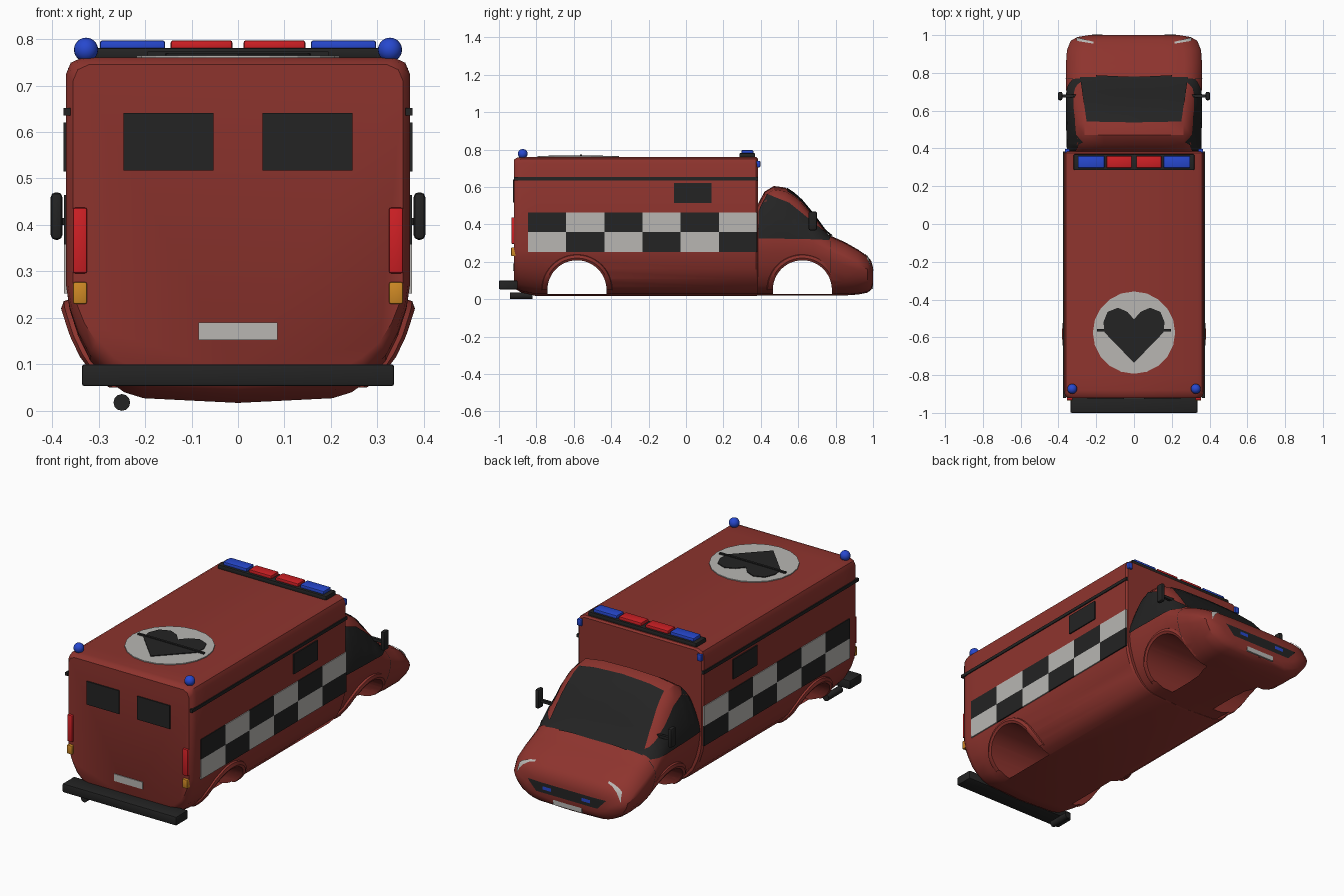
import bpy, bmesh, math
from mathutils import Vector
from mathutils.bvhtree import BVHTree

if "Cube" in bpy.data.objects:
    bpy.data.objects.remove(bpy.data.objects["Cube"])


def material(name, r, g, b):
    m = bpy.data.materials.new(name)
    m.use_nodes = True
    m.diffuse_color = (r, g, b, 1)
    bsdf = m.node_tree.nodes["Principled BSDF"]
    bsdf.inputs["Base Color"].default_value = (r, g, b, 1)
    bsdf.inputs["Roughness"].default_value = 0.6
    return m


RED = material("body red", 0.27, 0.034, 0.027)
BLACK = material("black trim", 0.017, 0.017, 0.017)
WHITE = material("pale grey", 0.48, 0.47, 0.45)
LAMP = material("lamp red", 0.62, 0.014, 0.018)
BLUE = material("lamp blue", 0.02, 0.065, 0.62)
AMBER = material("lamp amber", 0.62, 0.25, 0.018)


def finish(name, bm, mat, angle=None):
    bmesh.ops.recalc_face_normals(bm, faces=bm.faces)
    mesh = bpy.data.meshes.new(name)
    bm.to_mesh(mesh)
    bm.free()
    mesh.materials.append(mat)
    ob = bpy.data.objects.new(name, mesh)
    bpy.context.collection.objects.link(ob)
    if angle:
        smooth(ob, angle)
    return ob


def smooth(ob, angle):
    bpy.ops.object.select_all(action="DESELECT")
    ob.select_set(True)
    bpy.context.view_layer.objects.active = ob
    bpy.ops.object.shade_smooth_by_angle(angle=math.radians(angle))


def box(name, x, y, z, mat, bevel=0.0):
    """Box between pairs of limits."""
    bm = bmesh.new()
    bmesh.ops.create_cube(bm, size=1)
    for v in bm.verts:
        v.co = [(p[0] + p[1]) / 2 + c * (p[1] - p[0]) for p, c in zip((x, y, z), v.co)]
    if bevel:
        bmesh.ops.bevel(bm, geom=bm.edges[:], offset=bevel, segments=2, profile=0.5, affect="EDGES")
    return finish(name, bm, mat, 30 if bevel else None)


def pair(name, x, *args):
    """Box on the left and its mirror on the right."""
    box("left_" + name, x, *args)
    box("right_" + name, (-x[1], -x[0]), *args)


def prism(name, pts, z0, z1, mat):
    bm = bmesh.new()
    face = bm.faces.new([bm.verts.new((x, y, z0)) for x, y in pts])
    ext = bmesh.ops.extrude_face_region(bm, geom=[face])["geom"]
    bmesh.ops.translate(bm, vec=(0, 0, z1 - z0), verts=[v for v in ext if isinstance(v, bmesh.types.BMVert)])
    return finish(name, bm, mat)


def strips(bm, rows, close):
    rings = [[bm.verts.new(p) for p in row] for row in rows]
    for a, b in zip(rings, rings[1:]):
        n = len(a)
        for i in range(n if close else n - 1):
            j = (i + 1) % n
            bm.faces.new((a[i], a[j], b[j], b[i]))
    return rings


def loft(name, halves, mat):
    """Skin mirrored half sections, given as (y, [(x, z), ...]) from keel to crown."""
    rows = [[(x, y, z) for x, z in h] + [(-x, y, z) for x, z in h[-2:0:-1]] for y, h in halves]
    bm = bmesh.new()
    rings = strips(bm, rows, True)
    bm.faces.new(rings[0])
    bm.faces.new(rings[-1])
    return finish(name, bm, mat)


# Tub-shaped underside shared by both body parts: (height share, width share)
TUB = [(0, 0), (0.04, 0.55), (0.09, 0.66), (0.18, 0.75), (0.36, 0.86), (0.57, 0.93), (0.8, 0.98)]
CROWN = [(0, 1), (0.25, 0.98), (0.55, 0.92), (0.8, 0.85), (0.93, 0.74), (0.985, 0.45), (1, 0)]


def tub(w, low, belt):
    return [(w * h, low + (belt - low) * g) for g, h in TUB]


def tub_width(z, w, low, belt):
    pts = tub(w, low, belt) + [(w, belt)]
    for (x0, z0), (x1, z1) in zip(pts, pts[1:]):
        if z <= z1:
            return x0 + (x1 - x0) * max(0, z - z0) / (z1 - z0)
    return w


# Rear box body: y, edge inset, keel height
halves = []
for y, inset, low in [(-0.92, 0.015, 0.08), (-0.905, 0.004, 0.05), (-0.88, 0, 0.035),
                      (-0.8, 0, 0.017), (0.375, 0, 0.017), (0.385, 0.008, 0.02)]:
    w, top = 0.37 - inset, 0.76 - inset
    halves.append((y, tub(w, low, 0.27) + [(w, 0.27), (w, top - 0.035), (w - 0.01, top - 0.011),
                                           (w - 0.034, top), (0, top)]))
box_body = loft("box_body", halves, RED)

# Cab: y, half width, crown height, belt height, keel height
halves = []
for y, w, top, belt, low in [
        (0.36, 0.35, 0.45, 0.31, 0.02), (0.385, 0.352, 0.51, 0.31, 0.02), (0.42, 0.354, 0.575, 0.31, 0.02),
        (0.47, 0.355, 0.605, 0.31, 0.02), (0.53, 0.355, 0.597, 0.31, 0.02), (0.6, 0.356, 0.55, 0.31, 0.02),
        (0.68, 0.358, 0.455, 0.3, 0.02), (0.76, 0.36, 0.345, 0.26, 0.02), (0.85, 0.36, 0.305, 0.22, 0.02),
        (0.92, 0.355, 0.265, 0.19, 0.025), (0.97, 0.335, 0.23, 0.16, 0.035),
        (0.99, 0.3, 0.205, 0.14, 0.05), (1.0, 0.24, 0.17, 0.12, 0.08)]:
    halves.append((y, tub(w, low, belt) + [(w * f, belt + (top - belt) * g) for g, f in CROWN]))
cab = loft("cab", halves, RED)

# Wheel openings cut from side to side, with flared arches
R, HUB = 0.158, 0.05
for body, yc, w, low, belt, label in [(box_body, -0.583, 0.37, 0.017, 0.27, "rear"),
                                      (cab, 0.622, 0.357, 0.02, 0.31, "front")]:
    angles = [math.pi * i / 24 for i in range(25)]
    arc = [(yc + R * math.cos(a), HUB + R * math.sin(a)) for a in angles]
    arc = [(yc + R, 0.028)] + arc + [(yc - R, 0.028)]
    bm = bmesh.new()
    ends = strips(bm, [[(x, y, z) for y, z in arc] for x in (-0.6, 0.6)], True)
    for e in ends:
        bm.faces.new(e)
    cutter = finish("wheel_cutter", bm, RED)
    cutter.hide_render = True
    mod = body.modifiers.new("wheel_opening", "BOOLEAN")
    mod.operation, mod.solver, mod.object = "DIFFERENCE", "EXACT", cutter
    bpy.context.view_layer.objects.active = body
    bpy.ops.object.modifier_apply(modifier=mod.name)
    bpy.data.objects.remove(cutter)
    smooth(body, 35)
    for s, side in ((1, "left"), (-1, "right")):
        rows = []
        for a in angles:
            row = []
            for r, out in ((R, -0.03), (R, 0.014), (R + 0.012, 0.018), (R + 0.028, 0.01), (R + 0.034, -0.01)):
                z = HUB + r * math.sin(a)
                row.append((s * (tub_width(z, w, low, belt) + out), yc + r * math.cos(a), z))
            rows.append(row)
        bm = bmesh.new()
        strips(bm, rows, False)
        finish(f"{side}_{label}_arch", bm, RED, 40)

# Panels laid on the curved cab, between two edge lines
tree = BVHTree.FromObject(cab, bpy.context.evaluated_depsgraph_get())


def panel(name, axis, s, low, high, mat, lift=0.005, n=6):
    def along(line):
        return [Vector(p).lerp(Vector(q), i / n) for p, q in zip(line, line[1:]) for i in range(n)] + [Vector(line[-1])]
    rows = []
    for k in range(n + 1):
        row = []
        for p, q in zip(along(low), along(high)):
            a, b = p.lerp(q, k / n)
            start, ray = {"x": ((s * 2, a, b), (-s, 0, 0)), "y": ((s * a, 2, b), (0, -1, 0)),
                          "z": ((s * a, b, 2), (0, 0, -1))}[axis]
            hit = tree.ray_cast(Vector(start), Vector(ray))
            if hit[0] is None:
                end = Vector(start)
                end["xyz".index(axis)] = {"x": s * 0.35, "y": 0.98, "z": 0.2}[axis]
                hit = tree.find_nearest(end)
            row.append(hit[0] + hit[1] * lift)
        rows.append(row)
    bm = bmesh.new()
    strips(bm, rows, False)
    ob = finish(name, bm, mat, 40)
    if sum(f.normal.dot(Vector(ray)) for f in ob.data.polygons) > 0:
        ob.data.flip_normals()


panel("windscreen", "z", 1, [(-0.25, 0.54), (0, 0.535), (0.25, 0.54)],
      [(-0.285, 0.775), (0, 0.78), (0.285, 0.775)], BLACK)
panel("grille", "y", 1, [(-0.18, 0.105), (0.18, 0.105)], [(-0.23, 0.158), (0.23, 0.158)], BLACK)
for s, side in ((1, "left"), (-1, "right")):
    panel(side + "_door_window", "x", s, [(0.387, 0.325), (0.44, 0.325), (0.55, 0.322), (0.66, 0.32), (0.765, 0.312)],
          [(0.39, 0.47), (0.435, 0.56), (0.55, 0.515), (0.66, 0.425), (0.77, 0.332)], BLACK)
    panel(side + "_door_seam", "x", s, [(0.77, 0.14), (0.773, 0.14)], [(0.77, 0.31), (0.773, 0.31)], BLACK, 0.002)
    panel(side + "_headlight", "z", s, [(0.215, 0.952), (0.3, 0.966)], [(0.215, 0.962), (0.305, 0.984)], WHITE)
    panel(side + "_wiper", "z", s, [(0.03, 0.768), (0.2, 0.776)], [(0.03, 0.776), (0.2, 0.784)], BLACK, 0.009)
    panel(side + "_grille_light", "y", s, [(0.09, 0.125), (0.14, 0.125)], [(0.09, 0.142), (0.14, 0.142)], BLUE, 0.01)
box("front_number_plate", (-0.085, 0.085), (0.985, 1.0), (0.055, 0.095), WHITE)

# Door mirrors
pair("mirror", (0.378, 0.403), (0.655, 0.7), (0.368, 0.47), BLACK, 0.01)
pair("mirror_arm", (0.3, 0.385), (0.67, 0.685), (0.4, 0.415), BLACK)

# Side chequers, window and rail
STEP = 1.225 / 6
for col in range(6):
    for row in range(2):
        y, z = -0.845 + col * STEP, 0.252 + row * 0.106
        pair(f"chequer_{col}_{row}", (0.365, 0.374), (y, y + STEP), (z, z + 0.106),
             BLACK if (col + row) % 2 else WHITE)
pair("box_window", (0.367, 0.376), (-0.065, 0.135), (0.515, 0.62), BLACK)
pair("rub_rail", (0.36, 0.375), (-0.92, 0.385), (0.635, 0.652), BLACK)

# Rear end
pair("rear_window", (0.053, 0.246), (-0.926, -0.915), (0.517, 0.641), BLACK)
pair("tail_light", (0.325, 0.355), (-0.933, -0.9), (0.296, 0.437), LAMP, 0.004)
pair("rear_indicator", (0.325, 0.355), (-0.935, -0.89), (0.23, 0.277), AMBER, 0.004)
box("rear_number_plate", (-0.085, 0.085), (-0.924, -0.89), (0.152, 0.19), WHITE)
box("rear_step", (-0.336, 0.336), (-1.0, -0.9), (0.053, 0.1), BLACK, 0.006)
pipe = bmesh.new()
bmesh.ops.create_cone(pipe, cap_ends=True, segments=12, radius1=0.018, radius2=0.018, depth=0.12)
for v in pipe.verts:
    v.co = (v.co.x - 0.25, v.co.z - 0.88, v.co.y + 0.018)
finish("exhaust", pipe, BLACK, 40)

# Roof lamps
box("light_bar", (-0.32, 0.32), (0.285, 0.37), (0.755, 0.781), BLACK, 0.006)
pair("bar_blue_lamp", (0.157, 0.297), (0.297, 0.36), (0.775, 0.797), BLUE, 0.005)
pair("bar_red_lamp", (0.012, 0.145), (0.297, 0.36), (0.775, 0.797), LAMP, 0.005)
pair("corner_lamp", (0.34, 0.366), (0.375, 0.397), (0.705, 0.74), BLUE, 0.004)
for s, side in ((1, "left"), (-1, "right")):
    bm = bmesh.new()
    bmesh.ops.create_uvsphere(bm, u_segments=20, v_segments=12, radius=0.026)
    bmesh.ops.translate(bm, vec=(s * 0.327, -0.873, 0.777), verts=bm.verts)
    finish(side + "_beacon", bm, BLUE, 60)

# Roof emblem: disc, heart and pulse bar
disc = [(0.218 * math.cos(i * math.pi / 10), -0.575 + 0.218 * math.sin(i * math.pi / 10)) for i in range(20)]
prism("roof_disc", disc, 0.758, 0.765, WHITE)
lobe = [(0.155, -0.575), (0.162, -0.52), (0.14, -0.465), (0.085, -0.443), (0.035, -0.465)]
heart = [(0, -0.735)] + lobe + [(0, -0.505)] + [(-x, y) for x, y in reversed(lobe)]
prism("roof_heart", heart, 0.764, 0.769, BLACK)
box("pulse_bar", (-0.195, 0.195), (-0.568, -0.556), (0.764, 0.773), BLACK)
